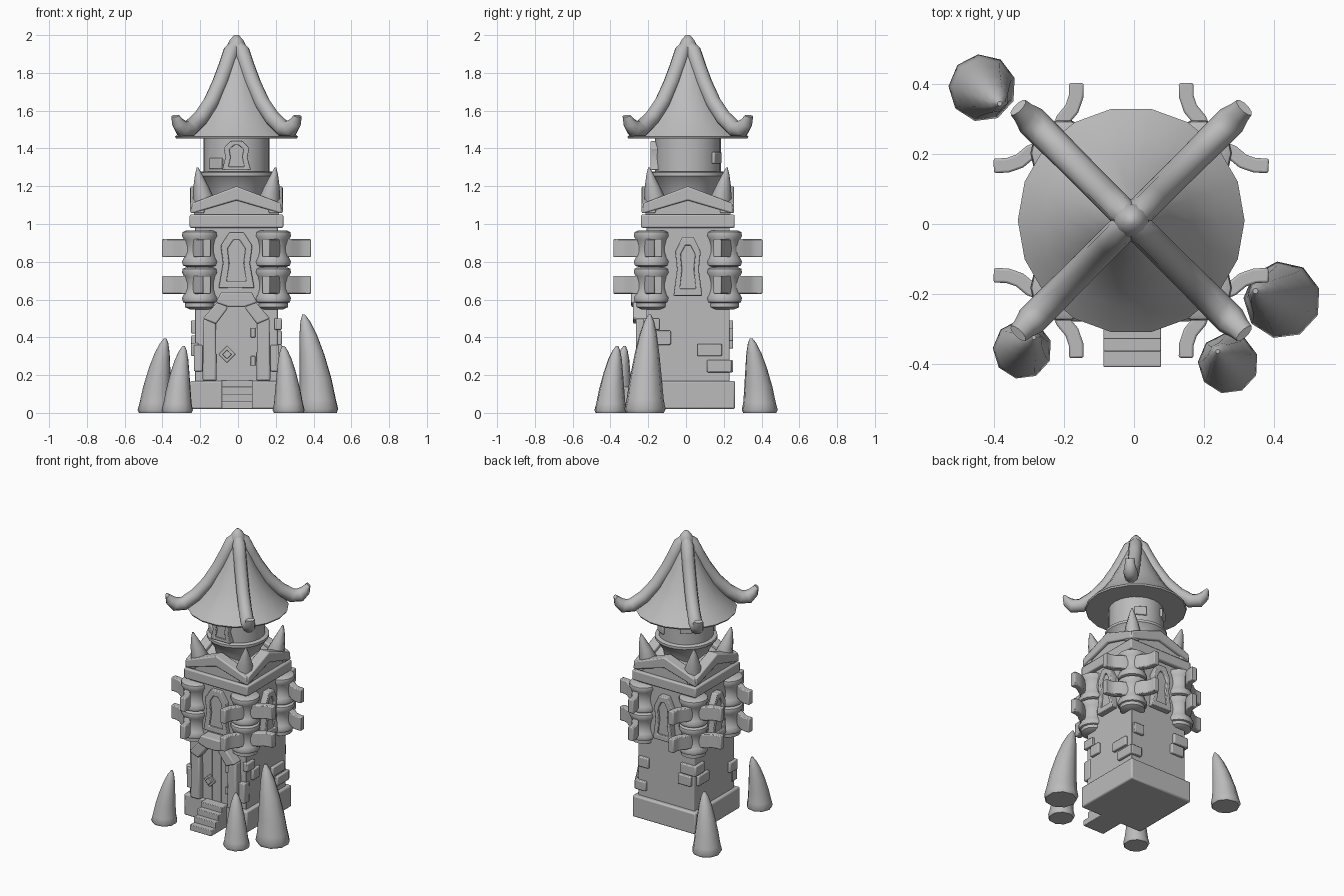
import bpy, bmesh, math
from mathutils import Vector, Matrix

if "Cube" in bpy.data.objects:
    bpy.data.objects.remove(bpy.data.objects["Cube"])

stone = bpy.data.materials.new("grey stone")
stone.diffuse_color = (0.5, 0.5, 0.5, 1)
stone.use_nodes = True
stone.node_tree.nodes["Principled BSDF"].inputs["Base Color"].default_value = stone.diffuse_color
CENTRE = Matrix.Translation((-0.008, 0.01, 0))


def finish(name, bm, M=None, bevel=0.0, angle=35):
    bmesh.ops.recalc_face_normals(bm, faces=bm.faces)
    me = bpy.data.meshes.new(name)
    bm.to_mesh(me)
    bm.free()
    me.transform(CENTRE if M is None else M)
    me.materials.append(stone)
    me.shade_smooth()
    me.set_sharp_from_angle(angle=math.radians(angle))
    ob = bpy.data.objects.new(name, me)
    bpy.context.collection.objects.link(ob)
    if bevel:
        mod = ob.modifiers.new("soft edges", 'BEVEL')
        mod.width, mod.segments = bevel, 2
        mod.limit_method, mod.angle_limit = 'ANGLE', math.radians(30)
    return ob


def loft(name, rings, M=None, bevel=0.0, angle=35):
    """Skin a list of rings and cap both ends."""
    bm = bmesh.new()
    vs = [[bm.verts.new(p) for p in r] for r in rings]
    n = len(vs[0])
    for a, b in zip(vs, vs[1:]):
        for i in range(n):
            j = (i + 1) % n
            bm.faces.new((a[i], a[j], b[j], b[i]))
    bm.faces.new(vs[0])
    bm.faces.new(vs[-1])
    return finish(name, bm, M, bevel, angle)


def circle(c, r, n, u=Vector((1, 0, 0)), v=Vector((0, 1, 0)), turn=0.0):
    c = Vector(c)
    return [c + r * (math.cos(t) * u + math.sin(t) * v)
            for t in (turn + 2 * math.pi * i / n for i in range(n))]


def lathe(name, profile, n, x=0, y=0, **kw):
    return loft(name, [circle((x, y, z), r, n) for r, z in profile], **kw)


def prism(name, pts, y0, y1, M=None, bevel=0.006):
    """Outline in x, z pushed along y."""
    return loft(name, [[(x, y, z) for x, z in pts] for y in (y0, y1)], M, bevel)


def box(name, x0, x1, y0, y1, z0, z1, M=None, bevel=0.006):
    return prism(name, [(x0, z0), (x1, z0), (x1, z1), (x0, z1)], y0, y1, M, bevel)


def mirrored(half):
    return half + [(-x, z) for x, z in reversed(half)]


def side(k):
    """0 front, 1 right, 2 back, 3 left."""
    return CENTRE @ Matrix.Rotation(k * math.pi / 2, 4, 'Z')


def window(name, M, z, w, h, y_wall, y_out):
    outer = [(0.09, 0), (0.068, 0.13), (0.08, 0.22), (0.036, 0.29)]
    inner = [(0.05, 0.035), (0.036, 0.13), (0.045, 0.205), (0.016, 0.25)]
    fit = lambda pts: mirrored([(x * w, z + q * h) for x, q in pts])
    o, i = fit(outer), fit(inner)
    bm = bmesh.new()
    loops = [[bm.verts.new((x, y, q)) for x, q in pts]
             for pts, y in ((o, y_wall), (o, y_out), (i, y_out), (i, y_wall))]
    for a, b in zip(loops, loops[1:] + loops[:1]):
        for k in range(len(a)):
            j = (k + 1) % len(a)
            bm.faces.new((a[k], a[j], b[j], b[k]))
    finish(name + "_frame", bm, M, 0.005)
    prism(name + "_pane", i, y_wall, y_out + 0.015, M, 0)


# Tower body
box("foundation", -0.245, 0.245, -0.25, 0.25, 0.02, 0.17, bevel=0.01)
box("tower_walls", -0.22, 0.22, -0.22, 0.22, 0.16, 1.0, bevel=0.004)
box("cornice", -0.248, 0.248, -0.248, 0.248, 0.98, 1.05, bevel=0.008)

# Steps and door
for i, (y, z) in enumerate([(-0.42, 0.06), (-0.375, 0.10), (-0.34, 0.14), (-0.30, 0.175)]):
    box("step", -0.08, 0.086, y, -0.2, 0.02, z, bevel=0.004)
F = side(0)
prism("door", mirrored([(0.115, 0.17), (0.115, 0.48), (0.06, 0.57)]), -0.21, -0.235, F, 0)
for x in (-0.035, 0.035):
    box("door_board_seam", x - 0.002, x + 0.002, -0.238, -0.23, 0.18, 0.55, F, 0)
for s in (-1, 1):
    prism("door_pillar", [(s * 0.105, 0.17), (s * 0.18, 0.17), (s * 0.175, 0.5), (s * 0.11, 0.5)],
          -0.2, -0.275, F, 0.01)
    box("door_side_stone", s * 0.18, s * 0.225, -0.25, -0.19, 0.22, 0.36, F)
    prism("arch_stone", [(s * 0.178, 0.50), (s * 0.085, 0.605), (s * 0.045, 0.555), (s * 0.108, 0.47)],
          -0.2, -0.29, F, 0.008)
prism("keystone", mirrored([(0.04, 0.56), (0.11, 0.585), (0.08, 0.64)]), -0.2, -0.3, F, 0.008)
for z in (0.25, 0.40):
    box("hinge", 0.075, 0.1, -0.245, -0.23, z, z + 0.05, F, 0.003)
prism("knocker_plate", [(-0.05, 0.265), (-0.005, 0.31), (-0.05, 0.355), (-0.095, 0.31)],
      -0.23, -0.245, F, 0.003)
prism("knocker", [(-0.05, 0.285), (-0.025, 0.31), (-0.05, 0.335), (-0.075, 0.31)],
      -0.24, -0.26, F, 0.003)

# Wall windows
window("front_window", F, 0.66, 1.05, 1.02, -0.21, -0.25)
for k in (1, 2, 3):
    window("side_window", side(k), 0.62, 0.85, 1.07, -0.21, -0.262)

# Wall bricks: side, x range, z range
for k, x0, x1, z0, z1 in [(1, 0.05, 0.18, 0.30, 0.365), (1, 0.10, 0.23, 0.215, 0.28),
                          (1, -0.17, -0.09, 0.36, 0.435), (1, -0.235, -0.15, 0.44, 0.5),
                          (2, -0.235, -0.15, 0.215, 0.28), (2, -0.21, -0.13, 0.38, 0.45),
                          (2, 0.12, 0.235, 0.42, 0.49), (2, 0.1, 0.2, 0.34, 0.41),
                          (3, -0.235, -0.13, 0.42, 0.49), (3, -0.2, -0.08, 0.34, 0.41),
                          (3, 0.15, 0.235, 0.30, 0.37)]:
    box("wall_brick", x0, x1, -0.24, -0.2, z0, z1, side(k), 0.006)

# Corner drums with hooked brackets
drum = [(0.07, 0.0), (0.09, 0.008), (0.096, 0.03), (0.085, 0.05), (0.077, 0.08),
        (0.077, 0.11), (0.085, 0.145), (0.096, 0.165), (0.092, 0.185), (0.075, 0.193)]
hook = [Vector(p) for p in [(0.157, 0.394), (0.158, 0.355), (0.17, 0.32), (0.195, 0.29), (0.215, 0.24)]]
for sx in (-1, 1):
    for sy in (-1, 1):
        for base in (0.578, 0.772):
            lathe("corner_drum", [(r, base + z) for r, z in drum], 14, sx * 0.193, sy * 0.193, angle=50)
            z0, z1 = base + 0.052, base + 0.148
            for swap in (False, True):
                rings = []
                for i, p in enumerate(hook):
                    t = (hook[min(i + 1, 4)] - hook[max(i - 1, 0)]).normalized()
                    nrm = Vector((-t.y, t.x)) * 0.021
                    ring = []
                    for q, z in ((p + nrm, z0), (p - nrm, z0), (p - nrm, z1), (p + nrm, z1)):
                        x, y = (q.y, q.x) if swap else (q.x, q.y)
                        ring.append((sx * x, sy * y, z))
                    rings.append(ring)
                loft("hook_bracket", rings, bevel=0.006, angle=40)
        lathe("drum_foot", [(0.055, 0.548), (0.08, 0.56), (0.08, 0.6)], 14, sx * 0.193, sy * 0.193)
        # Small horn on each gable corner
        loft("corner_horn", [circle((sx * d, sy * d, z), r, 8) for d, z, r in
                             [(0.17, 1.07, 0.06), (0.175, 1.14, 0.056), (0.188, 1.2, 0.04),
                              (0.2, 1.26, 0.02), (0.206, 1.298, 0.005)]], angle=50)

# Crossed gables with chevron beams
for k in range(4):
    prism("gable_roof", [(-0.225, 1.04), (0.225, 1.04), (0.225, 1.08), (0, 1.175), (-0.225, 1.08)],
          -0.225, 0, side(k), 0)
    prism("gable_beam", [(-0.24, 1.055), (0, 1.125), (0.24, 1.055), (0.235, 1.11), (0, 1.2), (-0.235, 1.11)],
          -0.245, -0.17, side(k), 0.008)

# Round turret
lathe("turret_collar", [(0.13, 1.1), (0.15, 1.18), (0.19, 1.245), (0.2, 1.255), (0.2, 1.272), (0.19, 1.278)], 24)
lathe("turret_drum", [(0.175, 1.26), (0.175, 1.47)], 24)
window("turret_window", F, 1.285, 0.85, 0.53, -0.15, -0.198)
for a, z in ((-38, 1.29), (150, 1.32), (215, 1.36)):
    M = CENTRE @ Matrix.Rotation(math.radians(a), 4, 'Z')
    box("turret_brick", -0.04, 0.04, -0.185, -0.15, z, z + 0.06, M)

# Bell roof and its four upturned ribs
lathe("bell_roof", [(0.32, 1.452), (0.325, 1.462), (0.25, 1.535), (0.18, 1.63),
                    (0.11, 1.76), (0.06, 1.88), (0.015, 1.975)], 18)
rib = [(0.0, 1.955, 0.028), (0.04, 1.915, 0.042), (0.08, 1.83, 0.042), (0.125, 1.745, 0.042),
       (0.19, 1.645, 0.042), (0.27, 1.56, 0.043), (0.35, 1.505, 0.045), (0.405, 1.505, 0.045),
       (0.437, 1.535, 0.034), (0.458, 1.572, 0.012)]
for k in range(4):
    a = math.pi / 4 + k * math.pi / 2
    out, across = Vector((math.cos(a), math.sin(a), 0)), Vector((-math.sin(a), math.cos(a), 0))
    pos = [out * d + Vector((0, 0, z)) for d, z, r in rib]
    rings = []
    for i, (d, z, r) in enumerate(rib):
        t = (pos[min(i + 1, len(pos) - 1)] - pos[max(i - 1, 0)]).normalized()
        wide = max(r, 0.03) if i > 6 else r
        rings.append(circle(pos[i], 1, 10, across * wide, t.cross(across) * r))
    loft("roof_rib", rings, angle=50)
lathe("roof_tip", [(0.05, 1.91), (0.05, 1.945), (0.035, 1.975), (0.012, 2.0)], 10, angle=60)

# Ground horns: base x, y, radius, tip x, y, height
I = Matrix.Identity(4)
shape = [(0, 0.92), (0.04, 1.0), (0.14, 0.9), (0.35, 0.78), (0.6, 0.6), (0.8, 0.42), (0.93, 0.24), (1, 0.07)]
for x, y, r, tx, ty, h in [(-0.435, 0.39, 0.097, -0.385, 0.345, 0.395),
                           (-0.32, -0.36, 0.085, -0.287, -0.325, 0.355),
                           (0.27, -0.4, 0.087, 0.24, -0.365, 0.355),
                           (0.425, -0.218, 0.111, 0.348, -0.192, 0.52)]:
    loft("ground_horn", [circle((x + (tx - x) * t ** 1.7, y + (ty - y) * t ** 1.7, h * t), r * s, 9, turn=0.3)
                         for t, s in shape], M=I, angle=50)
